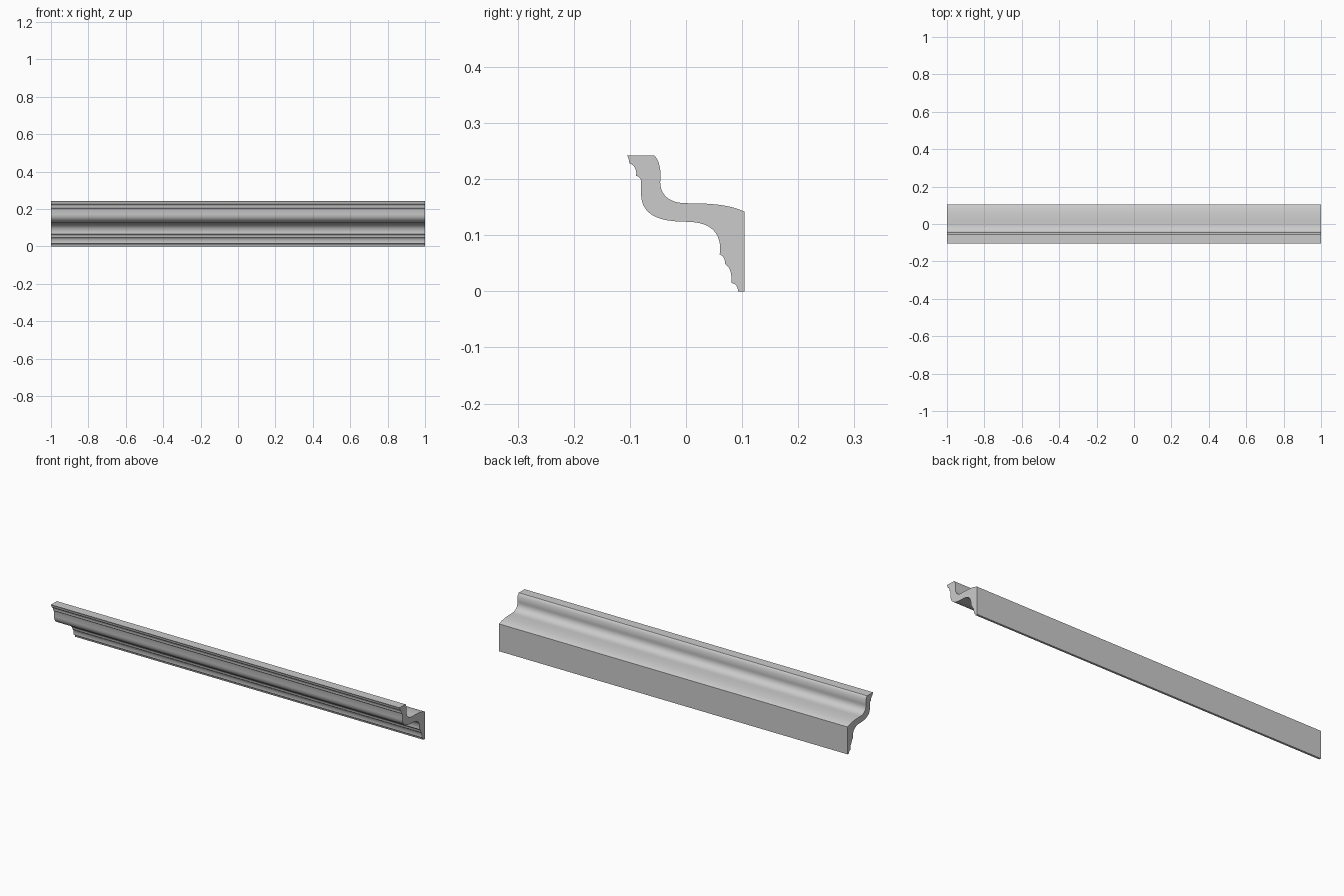
import bpy, bmesh
from mathutils import Vector
from mathutils.geometry import interpolate_bezier

if "Cube" in bpy.data.objects:
    bpy.data.objects.remove(bpy.data.objects["Cube"])

# Cross-section (y, z): each segment is (handle 1, handle 2, end, steps); None = straight
start = (-0.105, 0.242)
segments = [
    # flat top and rounded back of the lip
    (None, None, (-0.057, 0.242), 1),
    ((-0.049, 0.238), (-0.043, 0.215), (-0.046, 0.195), 8),
    # back of the S-curve out to the wall
    ((-0.046, 0.172), (-0.030, 0.157), (0.000, 0.157), 10),
    ((0.040, 0.157), (0.078, 0.155), (0.104, 0.142), 10),
    # wall face and foot
    (None, None, (0.104, 0.0), 1),
    (None, None, (0.093, 0.0), 1),
    # lower beads
    ((0.092, 0.008), (0.089, 0.014), (0.081, 0.015), 5),
    ((0.082, 0.030), (0.079, 0.044), (0.070, 0.048), 7),
    ((0.070, 0.056), (0.067, 0.063), (0.060, 0.066), 5),
    # front S-curve
    (None, None, (0.061, 0.075), 1),
    ((0.061, 0.108), (0.040, 0.124), (0.000, 0.124), 12),
    ((-0.055, 0.124), (-0.079, 0.140), (-0.080, 0.172), 12),
    # upper beads
    (None, None, (-0.080, 0.197), 1),
    ((-0.081, 0.202), (-0.084, 0.205), (-0.089, 0.206), 4),
    ((-0.087, 0.216), (-0.092, 0.226), (-0.101, 0.228), 6),
    ((-0.101, 0.234), (-0.103, 0.239), start, 4),
]

profile = [Vector(start)]
for h1, h2, end, steps in segments:
    if h1 is None:
        profile.append(Vector(end))
    else:
        profile += interpolate_bezier(profile[-1], Vector(h1), Vector(h2), Vector(end), steps + 1)[1:]
profile.pop()

# Sweep the section along x
bm = bmesh.new()
face = bm.faces.new([bm.verts.new((-1, p[0], p[1])) for p in profile])
res = bmesh.ops.extrude_face_region(bm, geom=[face], use_keep_orig=True)
moved = [v for v in res["geom"] if isinstance(v, bmesh.types.BMVert)]
bmesh.ops.translate(bm, verts=moved, vec=(2, 0, 0))
bmesh.ops.recalc_face_normals(bm, faces=bm.faces)

mesh = bpy.data.meshes.new("cornice_molding")
bm.to_mesh(mesh)
bm.free()
obj = bpy.data.objects.new("cornice_molding", mesh)
bpy.context.collection.objects.link(obj)
bpy.context.view_layer.objects.active = obj
obj.select_set(True)
bpy.ops.object.shade_smooth_by_angle(angle=0.52)
